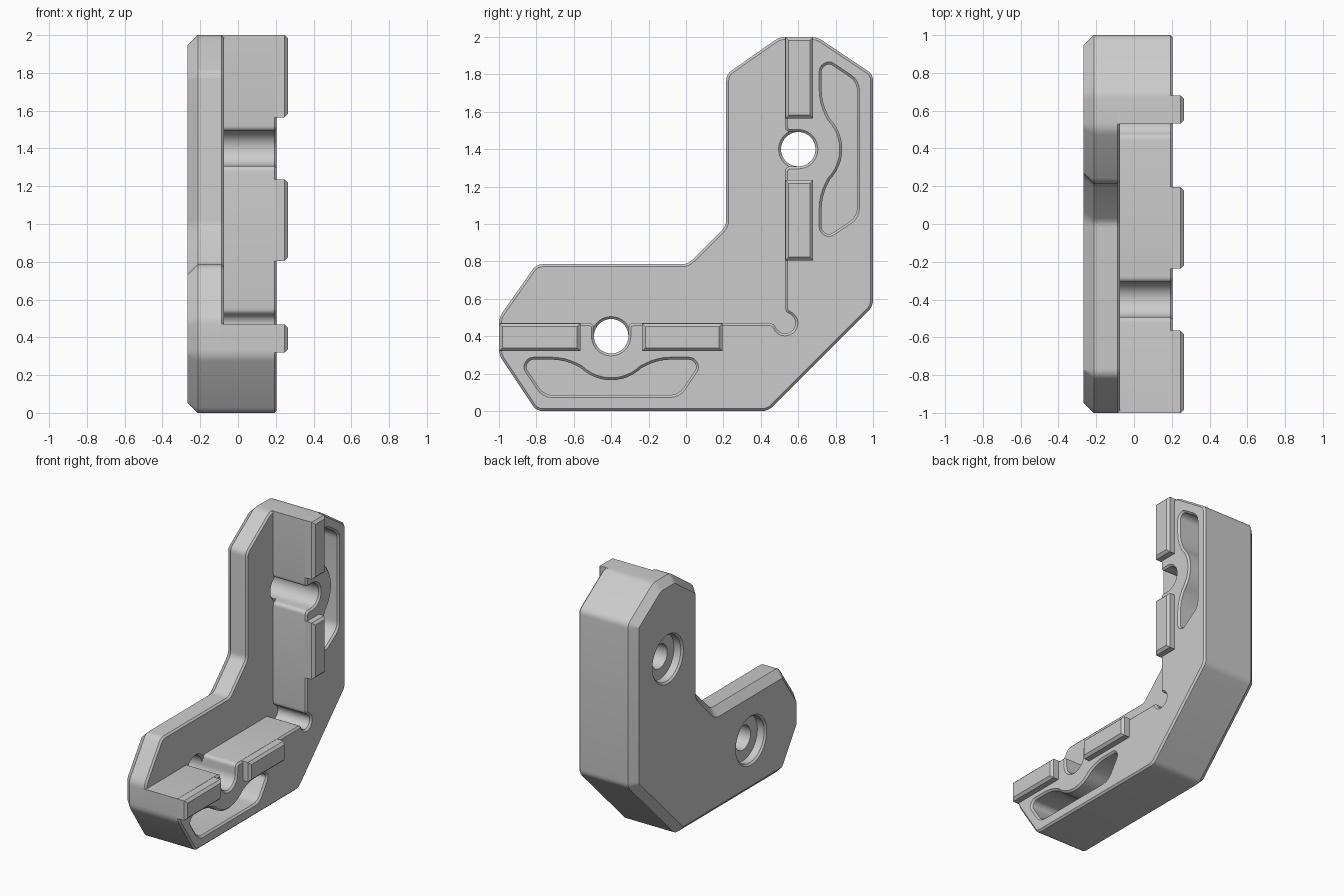
import bpy, bmesh, math
from mathutils import Vector

cube = bpy.data.objects.get("Cube")
if cube:
    bpy.data.objects.remove(cube, do_unlink=True)

grey = bpy.data.materials.new("plain grey")
grey.use_nodes = True
grey.diffuse_color = (0.6, 0.6, 0.6, 1)
grey.node_tree.nodes["Principled BSDF"].inputs["Base Color"].default_value = grey.diffuse_color


def mirrored(points):
    """Reflect across the bracket's diagonal, keeping the winding."""
    return [(1 - z, 1 - y, d) for y, z, d in reversed(points)]


def arc(cy, cz, r, start, end, n):
    angles = [math.radians(start + (end - start) * i / n) for i in range(n + 1)]
    return [(cy + r * math.cos(a), cz + r * math.sin(a), 0) for a in angles]


def rounded(points, steps=4):
    """Turn (y, z, rounding) corners into a smooth outline."""
    out = []
    for i, (y, z, d) in enumerate(points):
        p = Vector((y, z))
        if d == 0:
            out.append(p)
            continue
        before = Vector(points[i - 1][:2])
        after = Vector(points[(i + 1) % len(points)][:2])
        a = p + (before - p).normalized() * d
        b = p + (after - p).normalized() * d
        for k in range(steps + 1):
            t = k / steps
            out.append(a * (1 - t) ** 2 + p * 2 * t * (1 - t) + b * t * t)
    return out


def inset(outline, amount):
    """Mitred offset of a counter-clockwise outline."""
    out = []
    for i, p in enumerate(outline):
        u = (p - outline[i - 1]).normalized()
        v = (outline[(i + 1) % len(outline)] - p).normalized()
        n1, n2 = Vector((-u.y, u.x)), Vector((-v.y, v.x))
        out.append(p + (n1 + n2) * amount / (1 + n1.dot(n2)))
    return out


def prism(name, outline, stages):
    """Loft a counter-clockwise outline along +x through (x, inset) stages."""
    bm = bmesh.new()
    rings = [[bm.verts.new((x, p.x, p.y)) for p in inset(outline, s)] for x, s in stages]
    count = len(outline)
    for low, high in zip(rings, rings[1:]):
        for i in range(count):
            j = (i + 1) % count
            bm.faces.new((low[i], low[j], high[j], high[i]))
    bm.faces.new(rings[0][::-1])
    bm.faces.new(rings[-1])
    mesh = bpy.data.meshes.new(name)
    bm.to_mesh(mesh)
    bm.free()
    mesh.materials.append(grey)
    obj = bpy.data.objects.new(name, mesh)
    bpy.context.collection.objects.link(obj)
    return obj


def activate(obj):
    bpy.ops.object.select_all(action="DESELECT")
    obj.select_set(True)
    bpy.context.view_layer.objects.active = obj


def cut(target, cutter):
    cutter.hide_render = True
    mod = target.modifiers.new("cut", "BOOLEAN")
    mod.operation, mod.solver, mod.object = "DIFFERENCE", "EXACT", cutter
    activate(target)
    bpy.ops.object.modifier_apply(modifier=mod.name)
    bpy.data.objects.remove(cutter, do_unlink=True)


BACK, LEDGE, FACE, PAD = -0.268, -0.075, 0.205, 0.265
EDGE = 0.013
HOLE = 0.092

# Back plate: full angled outline with a wide rear chamfer
outer = [(-1, 0.3, 0.034), (-0.8, 0, 0.034), (0.44, 0, 0.034)]
inner = [(0.01, 0.785, 0.03), (-0.8, 0.785, 0.034), (-1, 0.5, 0.034)]
plate_half = inner + outer
plate = prism("back_plate", rounded(plate_half + mirrored(plate_half)),
              [(BACK, 0.055), (BACK + 0.055, 0), (LEDGE - EDGE, 0), (LEDGE, EDGE)])

# Raised block: corner relief, open bolt groove and outer edge
block_half = arc(0.53, 0.47, 0.055, 308, 210, 7)
block_half += [(0.47, 0.47, 0.025), (-0.4 + HOLE, 0.47, 0.03)]
block_half += arc(-0.4, 0.4, HOLE, 0, -180, 20)
block_half += [(-0.4 - HOLE, 0.47, 0.03), (-1, 0.47, 0)] + outer
block = prism("raised_block", rounded(block_half + mirrored(block_half)),
              [(LEDGE - EDGE, 0), (FACE - EDGE, 0), (FACE, EDGE)])

# Lightening pocket, symmetric about the bolt hole
side = [(-0.76, 0.085, 0.05), (-0.86, 0.235, 0.022), (-0.835, 0.275, 0.022),
        (-0.65, 0.275, 0.07)]
scoop = arc(-0.4, 0.4, 0.235, 226, 314, 12)
left_to_right = side + scoop + [(-0.8 - y, z, d) for y, z, d in reversed(side)]
pocket_low = left_to_right[::-1]

for pocket in (pocket_low, mirrored(pocket_low)):
    cut(block, prism("pocket_cutter", rounded(pocket),
                     [(LEDGE, 0), (FACE - EDGE, 0), (FACE + EDGE, -2 * EDGE)]))

# Bolt holes with a shallow counterbore behind
for y, z in ((-0.4, 0.4), (0.6, 1.4)):
    circle = [Vector(p[:2]) for p in arc(y, z, HOLE, 0, 360, 40)[:-1]]
    cut(plate, prism("bolt_hole_cutter", circle,
                     [(BACK - EDGE, -0.107), (BACK + EDGE, -0.081), (BACK + 0.07, -0.081),
                      (BACK + 0.07, 0), (LEDGE - EDGE, 0), (LEDGE + EDGE, -2 * EDGE)]))

# Alignment pads, two on each arm
parts = [plate, block]
for label, start, end in (("outer", -1, -0.565), ("inner", -0.235, 0.195)):
    pad = [(start, 0.32, 0), (end, 0.32, 0), (end, 0.469, 0), (start, 0.469, 0)]
    for arm, shape in (("lower", pad), ("upper", mirrored(pad))):
        parts.append(prism(f"{arm}_{label}_pad", rounded(shape),
                           [(FACE - 2 * EDGE, 0), (PAD - 0.018, 0), (PAD, 0.018)]))

for part in parts:
    activate(part)
    bpy.ops.object.shade_smooth_by_angle(angle=math.radians(30))
